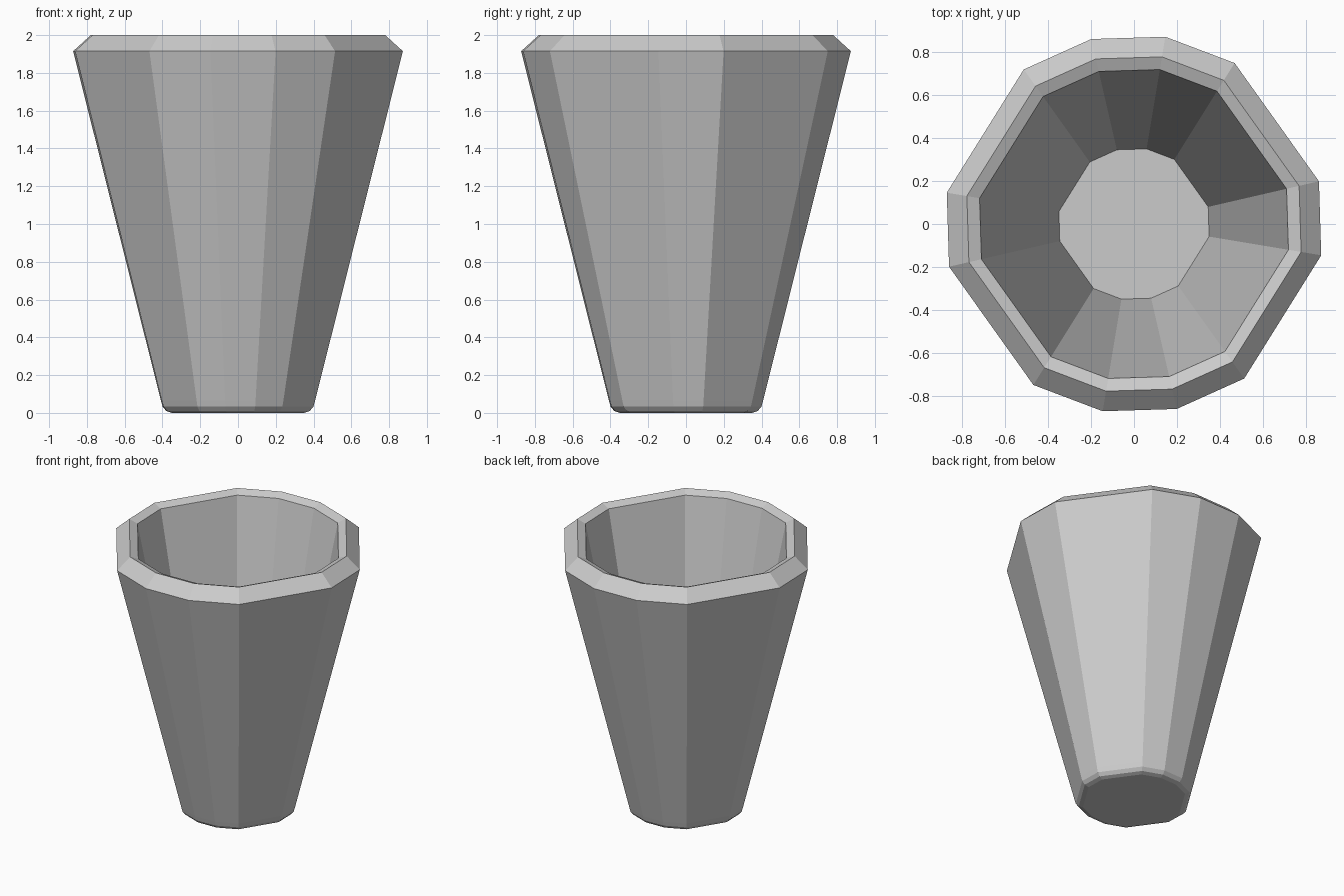
import bpy, bmesh
from math import sin, cos, radians

if "Cube" in bpy.data.objects:
    bpy.data.objects.remove(bpy.data.objects["Cube"])

# Cross-section: a turned 16-gon with four corners removed
SKIPPED = {2, 7, 10, 15}
ANGLES = [radians(-9.5 + 22.5 * k) for k in range(16) if k not in SKIPPED]

# Profile (radius, height) from underside, up the outside, over the rim, down inside
PROFILE = [
    (0.355, 0.0), (0.385, 0.01), (0.405, 0.033), (0.414, 0.066),  # rounded foot
    (0.885, 1.915), (0.79, 2.0), (0.73, 1.975),                   # bevelled rim
    (0.355, 0.12),                                                # inner floor
]


def build_cup(name):
    bm = bmesh.new()
    rings = [[bm.verts.new((r * cos(a), r * sin(a), z)) for a in ANGLES]
             for r, z in PROFILE]
    n = len(ANGLES)
    # Walls between neighbouring rings
    for low, high in zip(rings, rings[1:]):
        for i in range(n):
            j = (i + 1) % n
            bm.faces.new((low[i], low[j], high[j], high[i]))
    # Underside and inner floor
    bm.faces.new(rings[0][::-1])
    bm.faces.new(rings[-1])
    bmesh.ops.recalc_face_normals(bm, faces=bm.faces)
    mesh = bpy.data.meshes.new(name)
    bm.to_mesh(mesh)
    bm.free()
    obj = bpy.data.objects.new(name, mesh)
    bpy.context.collection.objects.link(obj)
    return obj


build_cup("cup")
